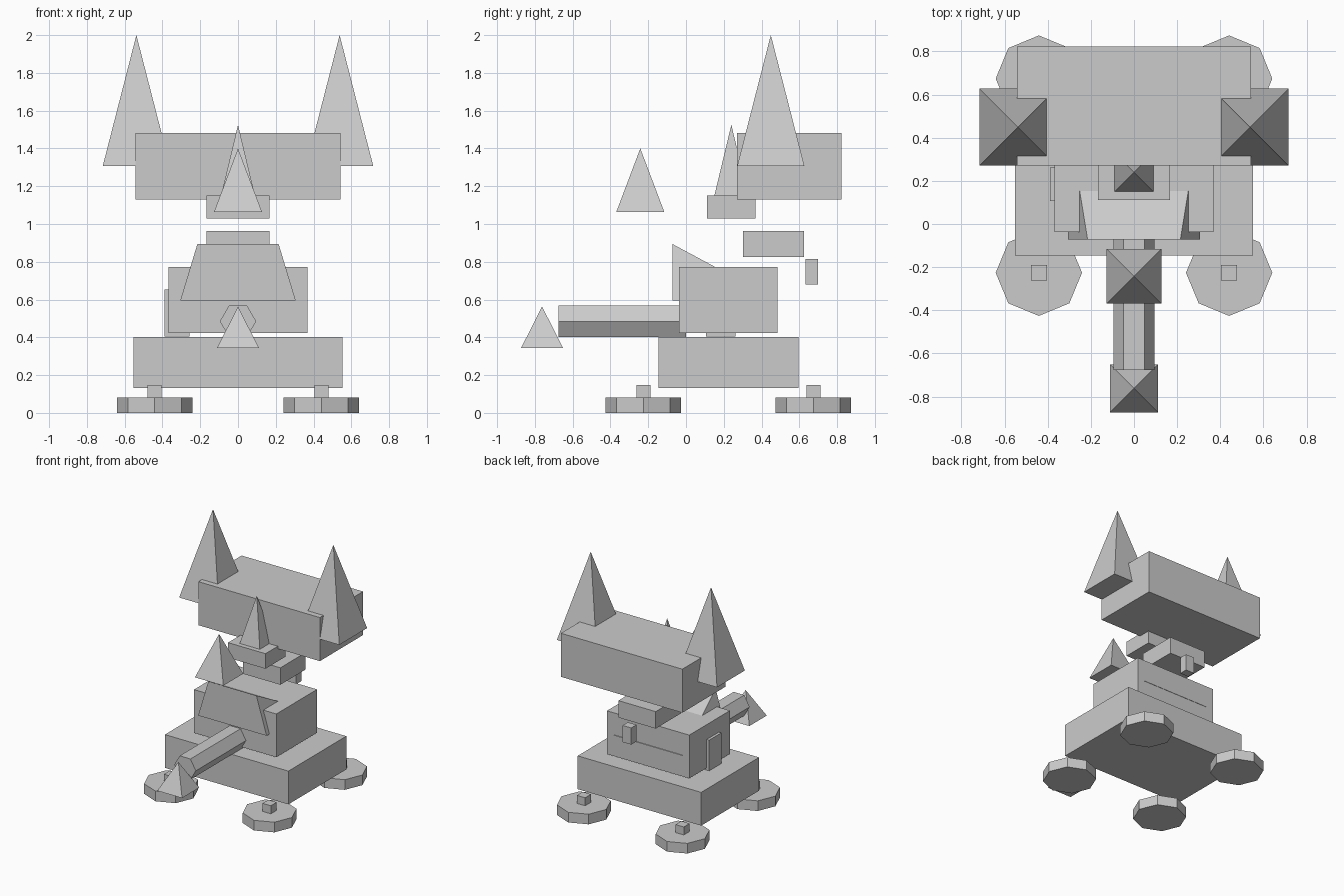
import bpy, bmesh, math
from mathutils import Matrix

if "Cube" in bpy.data.objects:
    bpy.data.objects.remove(bpy.data.objects["Cube"])

grey = bpy.data.materials.new("plain grey")
grey.diffuse_color = (0.6, 0.6, 0.6, 1)
grey.use_nodes = True
grey.node_tree.nodes["Principled BSDF"].inputs["Base Color"].default_value = grey.diffuse_color


def finish(name, bm):
    bmesh.ops.recalc_face_normals(bm, faces=bm.faces)
    mesh = bpy.data.meshes.new(name)
    bm.to_mesh(mesh)
    bm.free()
    mesh.materials.append(grey)
    obj = bpy.data.objects.new(name, mesh)
    bpy.context.collection.objects.link(obj)
    return obj


def box(name, x, y, z):
    """Box from (min, max) ranges."""
    bm = bmesh.new()
    size = [r[1] - r[0] for r in (x, y, z)]
    mid = [(r[0] + r[1]) / 2 for r in (x, y, z)]
    m = Matrix.Translation(mid) @ Matrix.Diagonal((*size, 1))
    bmesh.ops.create_cube(bm, size=1, matrix=m)
    return finish(name, bm)


def pyramid(name, x, y, half, z0, z1):
    """Square pyramid with its base edges along the axes."""
    bm = bmesh.new()
    base = [bm.verts.new((x + a * half, y + b * half, z0))
            for a, b in ((-1, -1), (1, -1), (1, 1), (-1, 1))]
    tip = bm.verts.new((x, y, z1))
    bm.faces.new(base)
    for i in range(4):
        bm.faces.new((base[i], base[(i + 1) % 4], tip))
    return finish(name, bm)


def prism(name, sides, radius, depth, matrix):
    bm = bmesh.new()
    bmesh.ops.create_cone(bm, cap_ends=True, segments=sides, radius1=radius,
                          radius2=radius, depth=depth, matrix=matrix)
    # turn so that two corners lie on the x axis
    v = min(bm.verts, key=lambda w: -w.co.x)
    assert v is not None
    return finish(name, bm)


# Feet with small pegs
for side, x in (("left", -0.441), ("right", 0.441)):
    for end, y in (("front", -0.226), ("back", 0.674)):
        bm = bmesh.new()
        ring = [bm.verts.new((x + 0.2 * math.cos(i * math.pi / 4),
                              y + 0.2 * math.sin(i * math.pi / 4), 0)) for i in range(8)]
        face = bm.faces.new(ring)
        up = bmesh.ops.extrude_face_region(bm, geom=[face])["geom"]
        bmesh.ops.translate(bm, vec=(0, 0, 0.082),
                            verts=[g for g in up if isinstance(g, bmesh.types.BMVert)])
        finish(f"{side}_{end}_foot", bm)
        box(f"{side}_{end}_peg", (x - 0.037, x + 0.037), (y - 0.037, y + 0.037), (0.08, 0.147))

# Stacked blocks
box("base", (-0.552, 0.552), (-0.145, 0.595), (0.133, 0.402))
box("body", (-0.368, 0.368), (-0.036, 0.484), (0.423, 0.773))
box("side_door", (-0.39, -0.257), (0.106, 0.261), (0.405, 0.653))
box("neck", (-0.167, 0.167), (0.302, 0.625), (0.826, 0.963))
box("back_knob", (0.0, 0.077), (0.632, 0.70), (0.68, 0.815))
box("upper_plate", (-0.167, 0.167), (0.112, 0.367), (1.028, 1.15))
box("head", (-0.543, 0.543), (0.27, 0.822), (1.13, 1.482))

# Front wedge: tall flat front, sloping down to a line at the back
bm = bmesh.new()
bl, br, tl, tr, kl, kr = [bm.verts.new(p) for p in (
    (-0.306, -0.072, 0.594), (0.306, -0.072, 0.594),
    (-0.215, -0.072, 0.894), (0.215, -0.072, 0.894),
    (-0.306, 0.487, 0.594), (0.306, 0.487, 0.594))]
for f in ((bl, br, tr, tl), (tl, tr, kr, kl), (bl, kl, kr, br), (bl, tl, kl), (br, kr, tr)):
    bm.faces.new(f)
finish("front_wedge", bm)

# Six-sided barrel pointing forward
bm = bmesh.new()
ring = [bm.verts.new((0.096 * math.cos(i * math.pi / 3), -0.676,
                      0.485 + 0.096 * math.sin(i * math.pi / 3))) for i in range(6)]
up = bmesh.ops.extrude_face_region(bm, geom=[bm.faces.new(ring)])["geom"]
bmesh.ops.translate(bm, vec=(0, 0.676, 0),
                    verts=[g for g in up if isinstance(g, bmesh.types.BMVert)])
finish("barrel", bm)

# Spikes
pyramid("barrel_spike", 0, -0.762, 0.111, 0.344, 0.563)
pyramid("floating_spike", 0, -0.242, 0.127, 1.064, 1.40)
pyramid("plate_spike", 0, 0.24, 0.09, 1.15, 1.525)
for side, x in (("left", -0.538), ("right", 0.538)):
    pyramid(f"{side}_ear", x, 0.449, 0.178, 1.307, 2.0)
